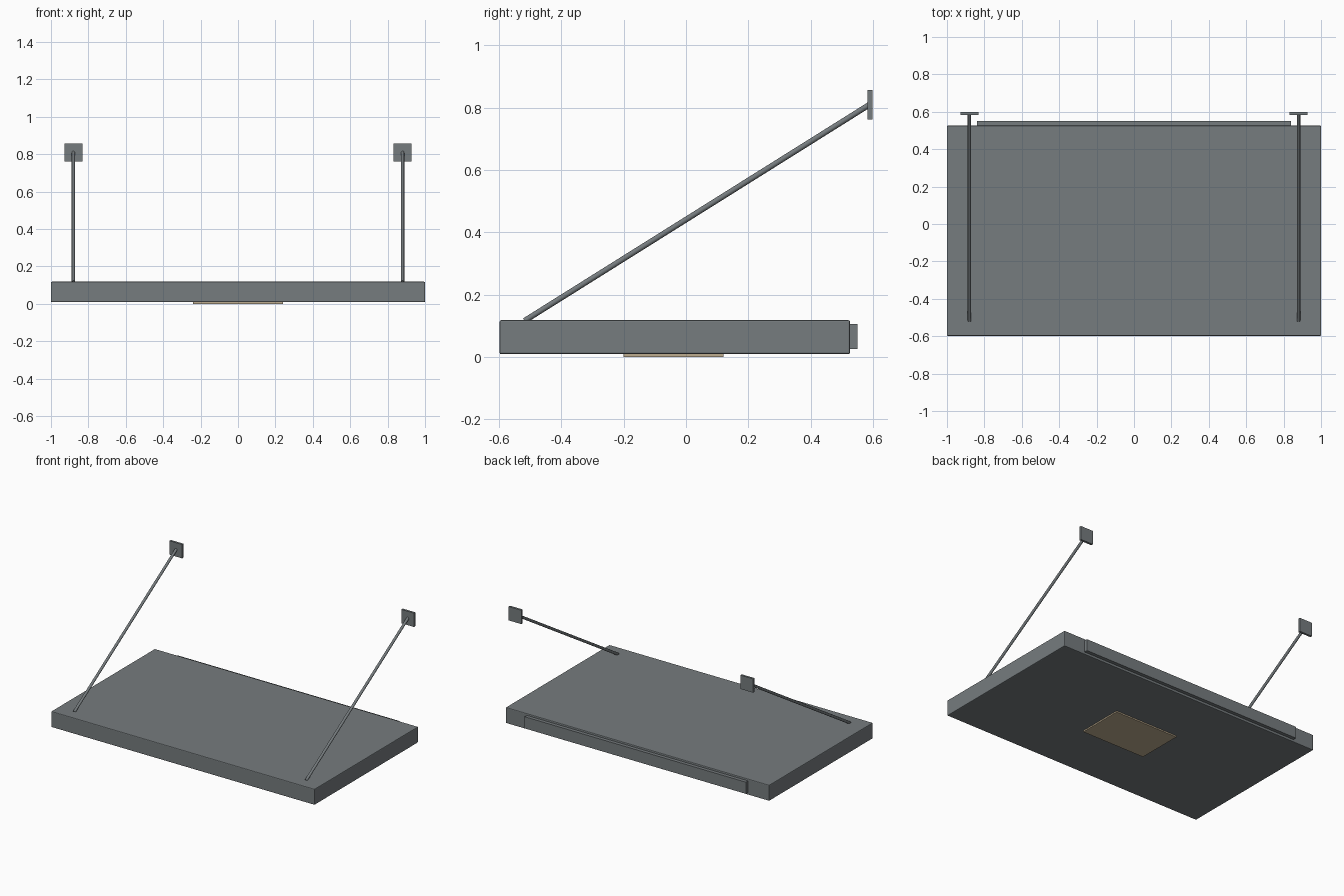
import bpy
from mathutils import Vector

cube = bpy.data.objects.get("Cube")
if cube:
    bpy.data.objects.remove(cube, do_unlink=True)


def material(name, rgb):
    m = bpy.data.materials.new(name)
    m.use_nodes = True
    m.diffuse_color = (*rgb, 1)
    m.node_tree.nodes["Principled BSDF"].inputs["Base Color"].default_value = (*rgb, 1)
    return m


steel = material("grey steel", (0.18, 0.2, 0.21))
warm = material("warm light", (0.52, 0.42, 0.28))


def box(name, low, high, mat, bevel=0):
    low, high = Vector(low), Vector(high)
    bpy.ops.mesh.primitive_cube_add(size=1, location=(low + high) / 2)
    ob = bpy.context.object
    ob.name = name
    ob.scale = high - low
    bpy.ops.object.transform_apply(location=False, rotation=False, scale=True)
    ob.data.materials.append(mat)
    if bevel:
        mod = ob.modifiers.new("edge bevel", "BEVEL")
        mod.width = bevel
        mod.segments = 2
    return ob


def rod(name, start, end, radius, mat):
    start, end = Vector(start), Vector(end)
    axis = end - start
    bpy.ops.mesh.primitive_cylinder_add(vertices=16, radius=radius, depth=axis.length,
                                        location=(start + end) / 2)
    ob = bpy.context.object
    ob.name = name
    ob.rotation_euler = axis.to_track_quat("Z", "Y").to_euler()
    ob.data.materials.append(mat)
    bpy.ops.object.shade_smooth_by_angle()


# Canopy slab, wall rail and the light panel underneath
box("canopy_slab", (-1, -0.598, 0.009), (1, 0.526, 0.118), steel, 0.005)
box("wall_rail", (-0.84, 0.52, 0.025), (0.84, 0.55, 0.105), steel)
box("light_panel", (-0.24, -0.2, 0), (0.24, 0.12, 0.0095), warm)

# Tie rods with their wall plates
for side, x in (("left", 0.88), ("right", -0.88)):
    rod(side + "_tie_rod", (x, -0.518, 0.116), (x, 0.588, 0.809), 0.009, steel)
    box(side + "_wall_plate", (x - 0.048, 0.583, 0.761), (x + 0.048, 0.598, 0.856), steel)
